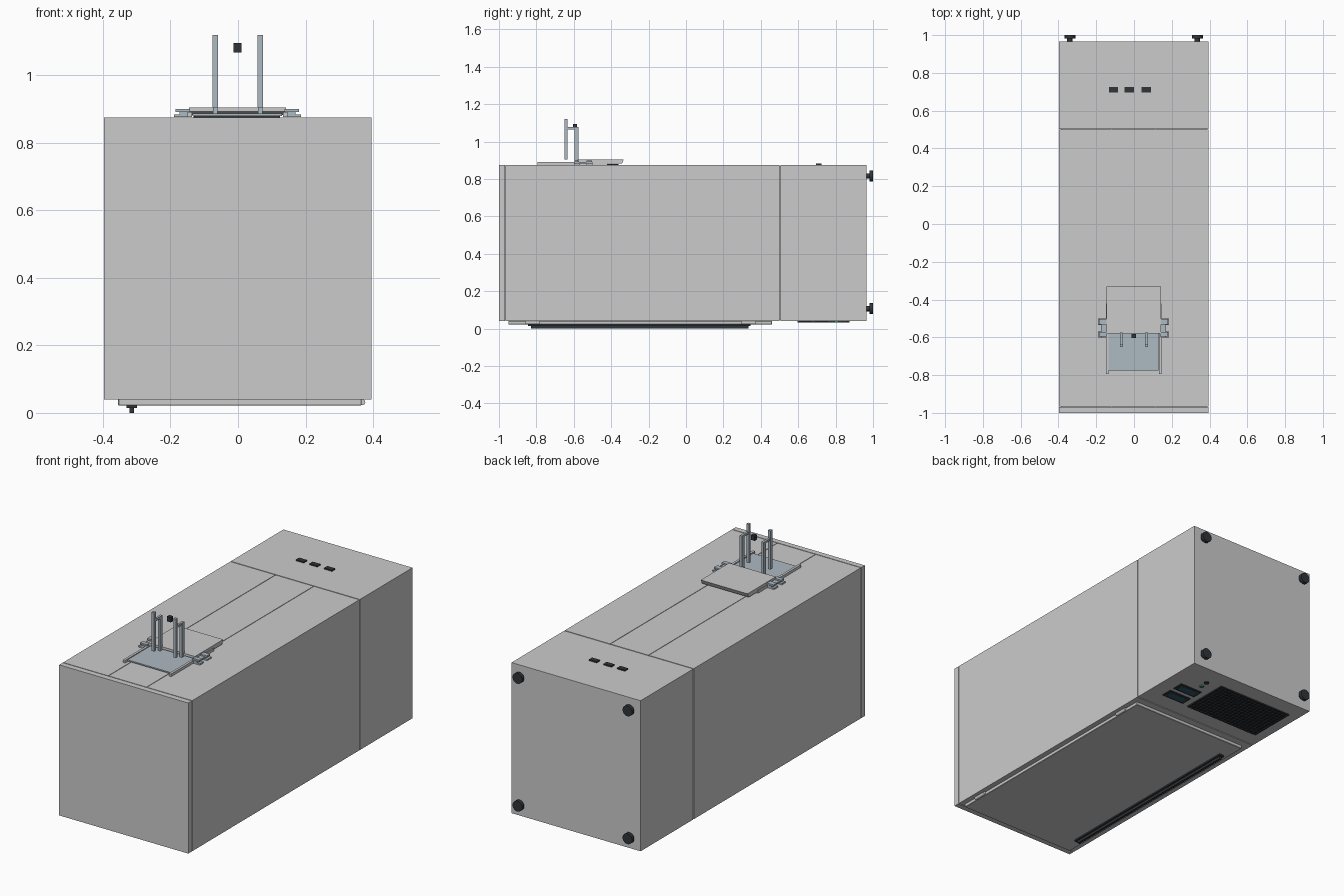
import bpy, bmesh
from mathutils import Matrix, Vector

if "Cube" in bpy.data.objects:
    bpy.data.objects.remove(bpy.data.objects["Cube"])


def material(name, rgb):
    m = bpy.data.materials.new(name)
    m.diffuse_color = (*rgb, 1)
    m.use_nodes = True
    m.node_tree.nodes["Principled BSDF"].inputs["Base Color"].default_value = m.diffuse_color
    return m


DARK = material("dark_plastic", (0.03, 0.035, 0.04))
STEEL = material("blue_steel", (0.42, 0.49, 0.54))
SCREEN = material("screen_blue", (0.03, 0.09, 0.14))
GREEN = material("green", (0.05, 0.3, 0.15))


def finish(name, bm, mat=None):
    bmesh.ops.recalc_face_normals(bm, faces=bm.faces)
    me = bpy.data.meshes.new(name)
    bm.to_mesh(me)
    bm.free()
    ob = bpy.data.objects.new(name, me)
    bpy.context.collection.objects.link(ob)
    if mat:
        me.materials.append(mat)
    return ob


def add_box(bm, x0, x1, y0, y1, z0, z1):
    c = Vector(((x0 + x1) / 2, (y0 + y1) / 2, (z0 + z1) / 2))
    s = Matrix.Diagonal((x1 - x0, y1 - y0, z1 - z0, 1))
    bmesh.ops.create_cube(bm, size=1, matrix=Matrix.Translation(c) @ s)


def boxes(name, items, mat=None):
    bm = bmesh.new()
    for it in items:
        add_box(bm, *it)
    return finish(name, bm, mat)


def profile_x(name, yz, x0, x1, mat=None):
    bm = bmesh.new()
    f = bm.faces.new([bm.verts.new((x0, y, z)) for y, z in yz])
    ext = bmesh.ops.extrude_face_region(bm, geom=[f])["geom"]
    bmesh.ops.translate(bm, vec=(x1 - x0, 0, 0),
                        verts=[v for v in ext if isinstance(v, bmesh.types.BMVert)])
    return finish(name, bm, mat)


def cylinders(name, items, mat=None, seg=32):
    """Items: centre, radius, length, axis letter."""
    bm = bmesh.new()
    for c, r, l, axis in items:
        rot = {"x": Matrix.Rotation(1.5707963, 4, "Y"),
               "y": Matrix.Rotation(1.5707963, 4, "X"), "z": Matrix()}[axis]
        bmesh.ops.create_cone(bm, cap_ends=True, segments=seg, radius1=r, radius2=r,
                              depth=l, matrix=Matrix.Translation(c) @ rot)
    ob = finish(name, bm, mat)
    bpy.context.view_layer.objects.active = ob
    ob.select_set(True)
    bpy.ops.object.shade_smooth_by_angle()
    ob.select_set(False)
    return ob


# Cabinet: front panel, middle section, rear compartment, split by seams
X0, X1, TOP, LOW = -0.397, 0.395, 0.875, 0.04
boxes("front_panel", [(X0, X1, -1.0, -0.969, LOW, TOP)])
boxes("main_body", [(X0, X1, -0.965, 0.499, LOW, 0.868)])
boxes("seam_core", [(X0 + 0.01, X1 - 0.01, -0.98, 0.52, LOW + 0.008, 0.867)])
boxes("rear_compartment", [(X0, X1, 0.504, 0.965, LOW, TOP)])
for name, a, b in (("top_board_left", X0, -0.121), ("top_board_middle", -0.118, 0.114),
                   ("top_board_right", 0.117, X1)):
    boxes(name, [(a, b, -0.965, 0.499, 0.868, TOP)])

# Dark slots on the top of the rear compartment
boxes("top_slots", [(x - 0.024, x + 0.024, 0.696, 0.724, 0.874, 0.882)
                    for x in (-0.108, -0.025, 0.065)], DARK)

# Four knobs on the back
knobs = []
for x in (-0.34, 0.335):
    for z in (0.107, 0.816):
        knobs += [((x, 0.9905, z), 0.029, 0.019, "y"), ((x, 0.972, z), 0.014, 0.025, "y")]
cylinders("back_knobs", knobs, DARK)

# Door underneath with hinge barrels on one edge and a long handle on the other
door = boxes("bottom_door", [(-0.355, 0.366, -0.95, 0.46, 0.022, 0.041)])
bev = door.modifiers.new("soft_edge", "BEVEL")
bev.width, bev.segments = 0.002, 1
cylinders("door_hinges", [((0.368, y, 0.032), 0.009, 0.075, "y") for y in (-0.82, 0.335)])
boxes("hinge_leaves", [(0.34, 0.372, y - 0.036, y + 0.036, 0.034, 0.041)
                       for y in (-0.82, 0.335)])
boxes("handle_base", [(-0.331, -0.299, -0.845, 0.345, 0.014, 0.023)], DARK)
boxes("handle_grip", [(-0.322, -0.308, -0.83, 0.335, 0.0, 0.015)], DARK)

# Underside ventilation grille
gx0, gx1, gy0, gy1 = -0.33, 0.13, 0.60, 0.87
boxes("grille_backing", [(gx0, gx1, gy0, gy1, 0.0385, 0.042)], DARK)
nx, ny, w = 20, 12, 0.003
bars = []
for i in range(nx + 1):
    x = gx0 + (gx1 - gx0) * i / nx
    bars.append((x - w, x + w, gy0 - w, gy1 + w, 0.033, 0.04))
for j in range(ny + 1):
    y = gy0 + (gy1 - gy0) * j / ny
    bars.append((gx0 - w, gx1 + w, y - w, y + w, 0.0335, 0.04))
boxes("grille_bars", bars, DARK)

# Underside displays and buttons
for n, y in (("lower", 0.635), ("upper", 0.725)):
    boxes(n + "_display_frame", [(0.17, 0.31, y - 0.032, y + 0.032, 0.036, 0.042)], DARK)
    boxes(n + "_display_glass", [(0.185, 0.295, y - 0.02, y + 0.02, 0.035, 0.0365)], SCREEN)
cylinders("power_button", [((0.215, 0.85, 0.038), 0.013, 0.008, "z")], DARK)
cylinders("status_button", [((0.21, 0.805, 0.038), 0.011, 0.008, "z")], GREEN)

# Carriage on top: base, tray, chamfered slide and side rails
boxes("carriage_base", [(-0.13, 0.125, -0.76, -0.36, 0.874, 0.881)], DARK)
boxes("steel_tray", [(-0.135, 0.13, -0.775, -0.57, 0.88, 0.887)], STEEL)
profile_x("slide_plate", [(-0.58, 0.892), (-0.58, 0.905), (-0.332, 0.905), (-0.343, 0.882),
                          (-0.53, 0.882)], -0.145, 0.142)
boxes("tray_rails", [(a, a + 0.013, -0.795, -0.42, 0.876, 0.891) for a in (-0.149, 0.133)])

# Mirrored side clips
clips = []
for s in (-1, 1):
    for x0, x1, y0, y1, z0, z1 in ((0.148, 0.188, -0.60, -0.568, 0.876, 0.884),
                                   (0.148, 0.188, -0.535, -0.50, 0.876, 0.884),
                                   (0.14, 0.172, -0.60, -0.50, 0.884, 0.892),
                                   (0.14, 0.183, -0.595, -0.571, 0.891, 0.9),
                                   (0.14, 0.183, -0.532, -0.503, 0.891, 0.9)):
        a, b = sorted((s * x0 - 0.002, s * x1 - 0.002))
        clips.append((a, b, y0, y1, z0, z1))
boxes("side_clips", clips, STEEL)

# Paired uprights: tall front blade, shorter rear post, joined near the top
for n, x in (("left", -0.067), ("right", 0.066)):
    boxes(n + "_front_blade", [(x - 0.008, x + 0.008, -0.65, -0.634, 0.905, 1.12)], STEEL)
    boxes(n + "_rear_post", [(x - 0.007, x + 0.007, -0.596, -0.575, 0.885, 1.078)], STEEL)
    boxes(n + "_link", [(x - 0.006, x + 0.006, -0.635, -0.58, 1.066, 1.078)], STEEL)

# Small dark sensor block between the uprights
boxes("sensor_block", [(-0.013, 0.01, -0.603, -0.583, 1.067, 1.095)], DARK)
